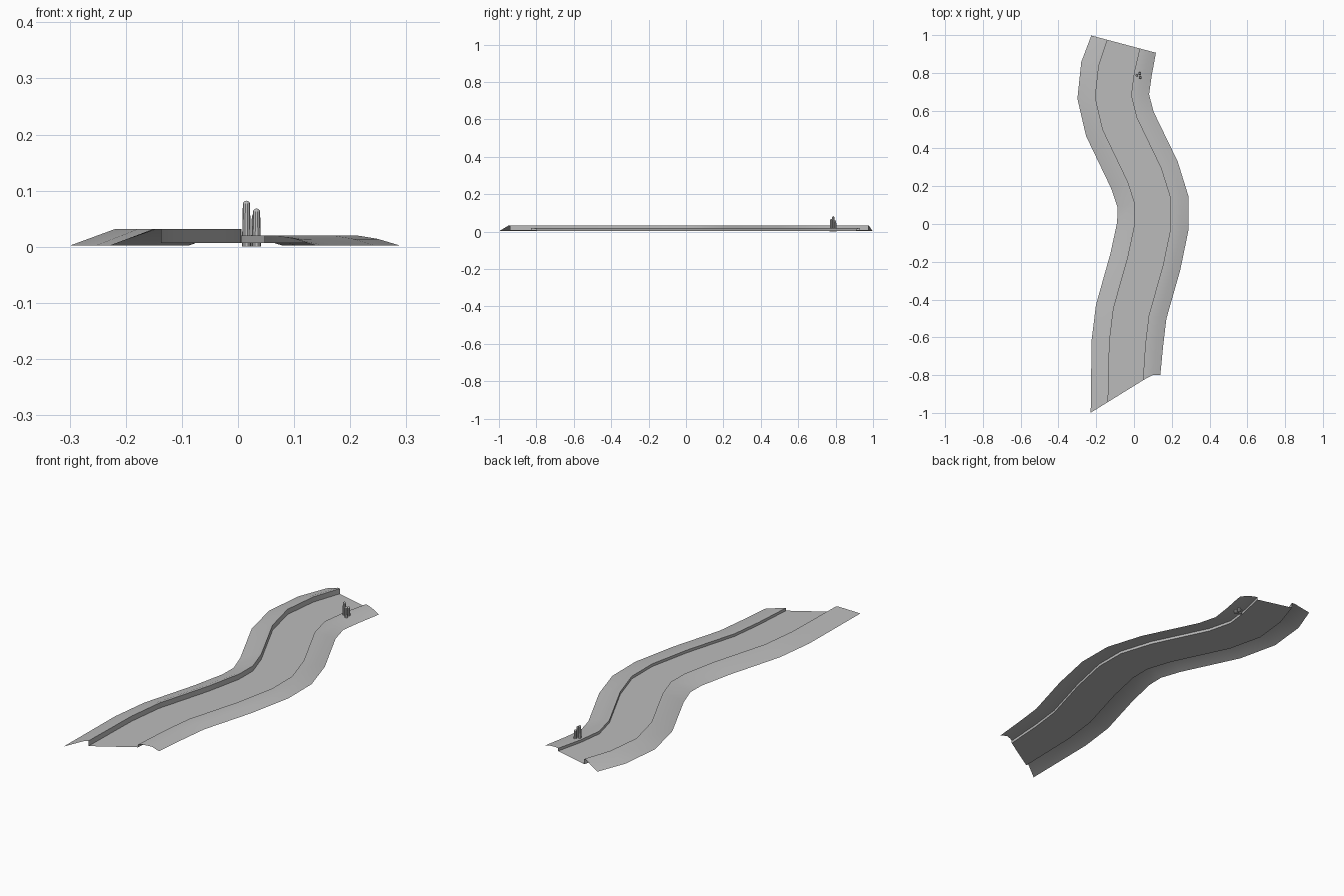
import bpy
import bmesh
import math
from mathutils import Vector

cube = bpy.data.objects.get("Cube")
if cube:
    bpy.data.objects.remove(cube, do_unlink=True)

# Single stone grey shared by every part
grey = bpy.data.materials.new("stone grey")
grey.use_nodes = True
colour = (0.5, 0.5, 0.5, 1)
grey.diffuse_color = colour
grey.node_tree.nodes["Principled BSDF"].inputs["Base Color"].default_value = colour

# Winding centre line of the channel
CENTRE = [Vector(p) for p in (
    (-.045, -.885), (-.035, -.63), (-.015, -.465), (.06, -.2), (.1, -.01), (.1, .12),
    (.055, .26), (-.075, .53), (-.11, .675), (-.093, .82), (-.055, .952))]
FRONT_SIDE = Vector((.97, .6))
BACK_SIDE = Vector((.9, -.24))
FRONT_LIMIT = -.8

# Cross-section pieces as (offset across, height)
LEFT_BANK = [(-.19, .002), (-.108, .032), (-.095, .032), (-.095, .007)]
BED = [(-.095, .007), (.095, .007)]
RIGHT_BANK = [(.095, .007), (.095, .02), (.113, .02), (.15, .014), (.19, .002)]


def side_vector(i):
    """Direction across the channel; the two ends are cut at a slant."""
    if i == 0:
        return FRONT_SIDE
    if i == len(CENTRE) - 1:
        return BACK_SIDE
    before = (CENTRE[i] - CENTRE[i - 1]).normalized()
    after = (CENTRE[i + 1] - CENTRE[i]).normalized()
    along = (before + after).normalized()
    return Vector((along.y, -along.x))


def finish(name, bm):
    mesh = bpy.data.meshes.new(name)
    bm.to_mesh(mesh)
    bm.free()
    mesh.materials.append(grey)
    obj = bpy.data.objects.new(name, mesh)
    bpy.context.collection.objects.link(obj)
    bpy.ops.object.select_all(action="DESELECT")
    obj.select_set(True)
    bpy.context.view_layer.objects.active = obj
    bpy.ops.object.shade_smooth_by_angle(angle=math.radians(30))
    return obj


def bridge(bm, first, second):
    for j in range(len(first) - 1):
        bm.faces.new((first[j], first[j + 1], second[j + 1], second[j]))


def sweep(name, profile):
    """Sweep an open cross-section along the centre line."""
    bm = bmesh.new()
    rows = []
    for i, centre in enumerate(CENTRE):
        side = side_vector(i)
        row = []
        for offset, height in profile:
            p = centre + side * offset
            if i == 0:
                p.y = min(p.y, FRONT_LIMIT)
            row.append(bm.verts.new((p.x, p.y, height)))
        rows.append(row)
    for first, second in zip(rows, rows[1:]):
        bridge(bm, first, second)
    finish(name, bm)


def post(name, x, y, height, radius=.008, sides=10):
    """Slightly tapered post with a rounded top."""
    dome = radius * .8
    outline = [(radius, 0)]
    for step in range(4):
        angle = math.pi / 2 * step / 4
        outline.append((dome * math.cos(angle), height - dome + dome * math.sin(angle)))
    bm = bmesh.new()
    rings = []
    for r, z in outline:
        ring = []
        for k in range(sides):
            a = math.tau * k / sides
            ring.append(bm.verts.new((x + r * math.cos(a), y + r * math.sin(a), z)))
        rings.append(ring)
    for low, high in zip(rings, rings[1:]):
        bridge(bm, low + low[:1], high + high[:1])
    bm.faces.new(list(reversed(rings[0])))
    tip = bm.verts.new((x, y, height))
    top = rings[-1]
    for k in range(sides):
        bm.faces.new((top[k], top[(k + 1) % sides], tip))
    finish(name, bm)


# Channel bed and its two banks
sweep("left_bank", LEFT_BANK)
sweep("channel_bed", BED)
sweep("right_bank", RIGHT_BANK)

# Cluster of mooring posts on the lower bank
post("tall_post", .015, .787, .082)
post("middle_post", .033, .776, .068)
post("short_post", .031, .797, .06)
